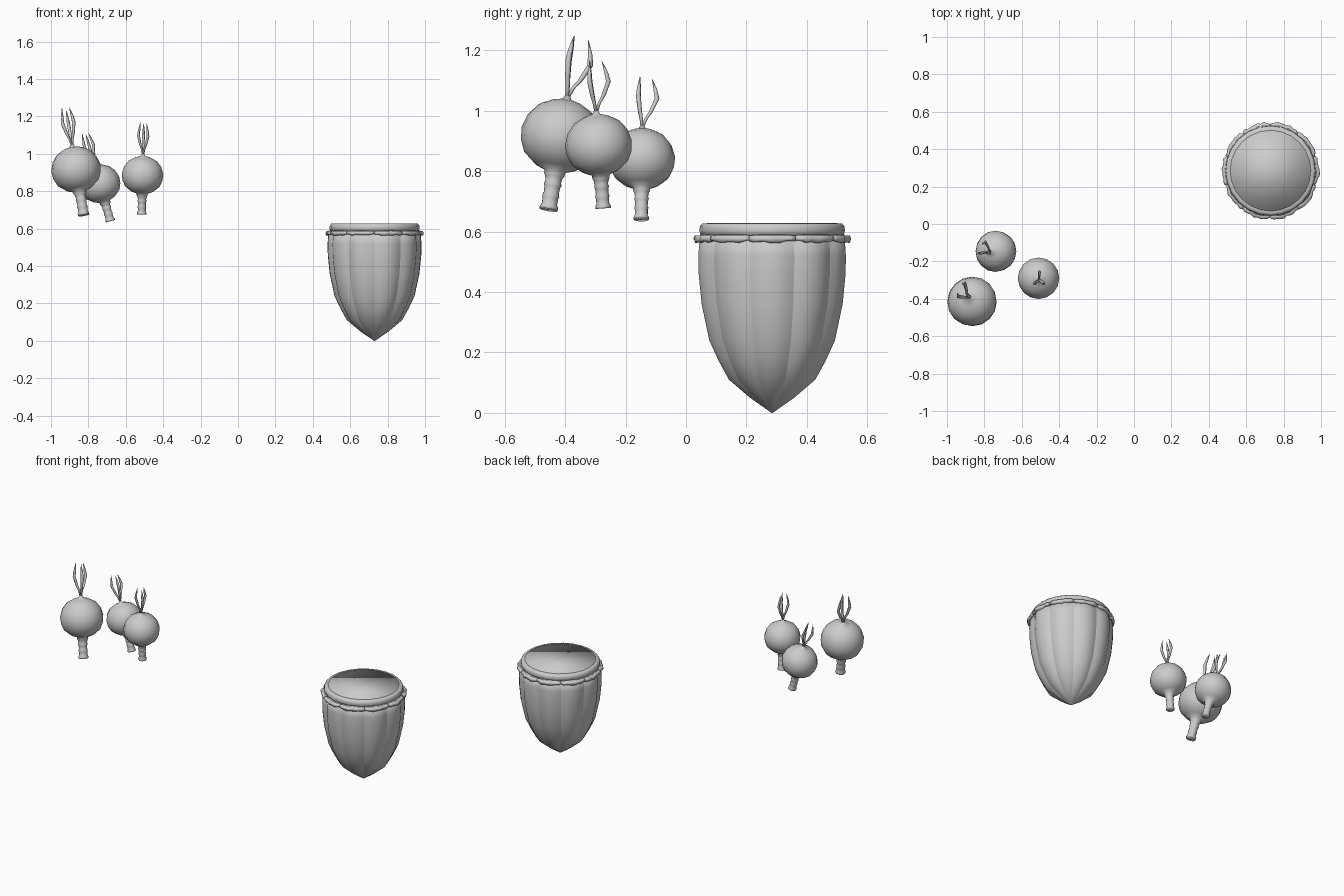
import bpy, bmesh, math, random
from mathutils import Vector

random.seed(4)
if "Cube" in bpy.data.objects:
    bpy.data.objects.remove(bpy.data.objects["Cube"])

DRUM = Vector((0.73, 0.285, 0))
LOBES = 10


def loft(name, rings, closed=False, sharp_every=0):
    """Skin a list of point rings; cap both ends unless the loft is closed."""
    bm = bmesh.new()
    loops = [[bm.verts.new(p) for p in ring] for ring in rings]
    n = len(loops[0])
    pairs = list(zip(loops, loops[1:]))
    if closed:
        pairs.append((loops[-1], loops[0]))
    for a, b in pairs:
        for i in range(n):
            j = (i + 1) % n
            bm.faces.new((a[i], a[j], b[j], b[i]))
            edge = bm.edges.get((a[i], b[i]))
            if sharp_every and i % sharp_every == 0:
                edge.smooth = False
    if not closed:
        bm.faces.new(loops[0])
        bm.faces.new(loops[-1])
    bmesh.ops.remove_doubles(bm, verts=bm.verts, dist=1e-5)
    bmesh.ops.recalc_face_normals(bm, faces=bm.faces)
    for f in bm.faces:
        f.smooth = True
    mesh = bpy.data.meshes.new(name)
    bm.to_mesh(mesh)
    bm.free()
    obj = bpy.data.objects.new(name, mesh)
    bpy.context.collection.objects.link(obj)
    return obj


def polar(r, angle, z):
    return Vector((r * math.cos(angle), r * math.sin(angle), z))


def circle(r, z, sides, center=(0, 0)):
    c = Vector((*center, 0))
    return [c + polar(r, math.tau * i / sides, z) for i in range(sides)]


# Lobed drum body, with a crease in every valley
STEPS = 6


def lobed_ring(r, z):
    ring = []
    for i in range(LOBES * STEPS):
        off = abs((i % STEPS) / STEPS - 0.5) * 2
        angle = math.tau * (i / STEPS - 0.5) / LOBES
        ring.append(polar(r * (1 - 0.055 * off ** 2), angle, z))
    return ring


body_profile = [(0.002, 0), (0.075, 0.05), (0.147, 0.11), (0.182, 0.172), (0.214, 0.24),
                (0.24, 0.36), (0.25, 0.46), (0.251, 0.52), (0.246, 0.59)]
body = loft("drum_body", [lobed_ring(r, z) for r, z in body_profile], sharp_every=STEPS)
body.location = DRUM

# Rounded rim and flat skin on top
rim_profile = [(0.225, 0.582), (0.236, 0.588), (0.241, 0.603), (0.239, 0.618),
               (0.231, 0.627), (0.215, 0.627)]
rim = loft("drum_rim", [circle(r, z, 24) for r, z in rim_profile])
rim.location = DRUM
skin = loft("drum_skin", [circle(0.216, 0.622, 24), circle(0.216, 0.6275, 24)])
skin.location = DRUM

# Ragged frill: one wavy strip per lobe
for k in range(LOBES):
    sections = []
    cuts = 9
    for i in range(cuts + 1):
        t = i / cuts
        swell = math.sin(math.pi * t) ** 0.5
        angle = math.tau * (k - 0.5 + t) / LOBES
        outer = 0.246 + 0.01 * swell + random.uniform(0, 0.01)
        low = 0.571 - 0.006 * swell + random.uniform(-0.004, 0.003)
        sections.append([polar(0.228, angle, low + 0.003), polar(outer - 0.004, angle, low),
                         polar(outer, angle, 0.577), polar(outer - 0.005, angle, 0.587),
                         polar(0.228, angle, 0.588)])
    loft(f"frill_{k + 1}", sections).location = DRUM

# Root vegetable, unit height: ringed root, round bulb, pinched tip
bulb_profile = [(0.078, 0), (0.08, 0.02), (0.066, 0.05), (0.066, 0.1), (0.073, 0.125),
                (0.064, 0.15), (0.068, 0.2), (0.076, 0.22), (0.068, 0.245), (0.075, 0.285),
                (0.088, 0.305), (0.09, 0.34), (0.18, 0.375), (0.285, 0.46), (0.33, 0.56),
                (0.342, 0.67), (0.305, 0.79), (0.23, 0.885), (0.125, 0.94), (0.04, 0.965),
                (0.022, 1.0)]
# Sprout path: distance outwards, height, thickness
sprout_path = [(0.0, 0.97, 0.016), (0.035, 1.08, 0.018), (0.075, 1.15, 0.022),
               (0.13, 1.3, 0.026), (0.115, 1.4, 0.02), (0.085, 1.52, 0.003)]
sprouts = [(90, 1.15, 0.96), (205, 0.7, 1.0), (330, 0.65, 0.98)]


def vegetable(label, bottom, tip):
    bottom, tip = Vector(bottom), Vector(tip)
    axis = tip - bottom
    parts = [loft(f"{label}_bulb", [circle(r, z, 16) for r, z in bulb_profile])]
    for k, (deg, spread, height) in enumerate(sprouts):
        rings = []
        for out, z, thick in sprout_path:
            c = polar(out * spread, math.radians(deg), 0)
            rings.append(circle(thick, 1 + (z - 1) * height, 5, c.xy))
        parts.append(loft(f"{label}_sprout_{k + 1}", rings))
    for obj in parts:
        obj.location = bottom
        obj.scale = [axis.length] * 3
        obj.rotation_mode = 'QUATERNION'
        obj.rotation_quaternion = Vector((0, 0, 1)).rotation_difference(axis)


vegetable("large_root", (-0.825, -0.455, 0.672), (-0.888, -0.392, 1.05))
vegetable("middle_root", (-0.515, -0.274, 0.677), (-0.508, -0.298, 1.0))
vegetable("rear_root", (-0.682, -0.148, 0.64), (-0.77, -0.145, 0.95))
